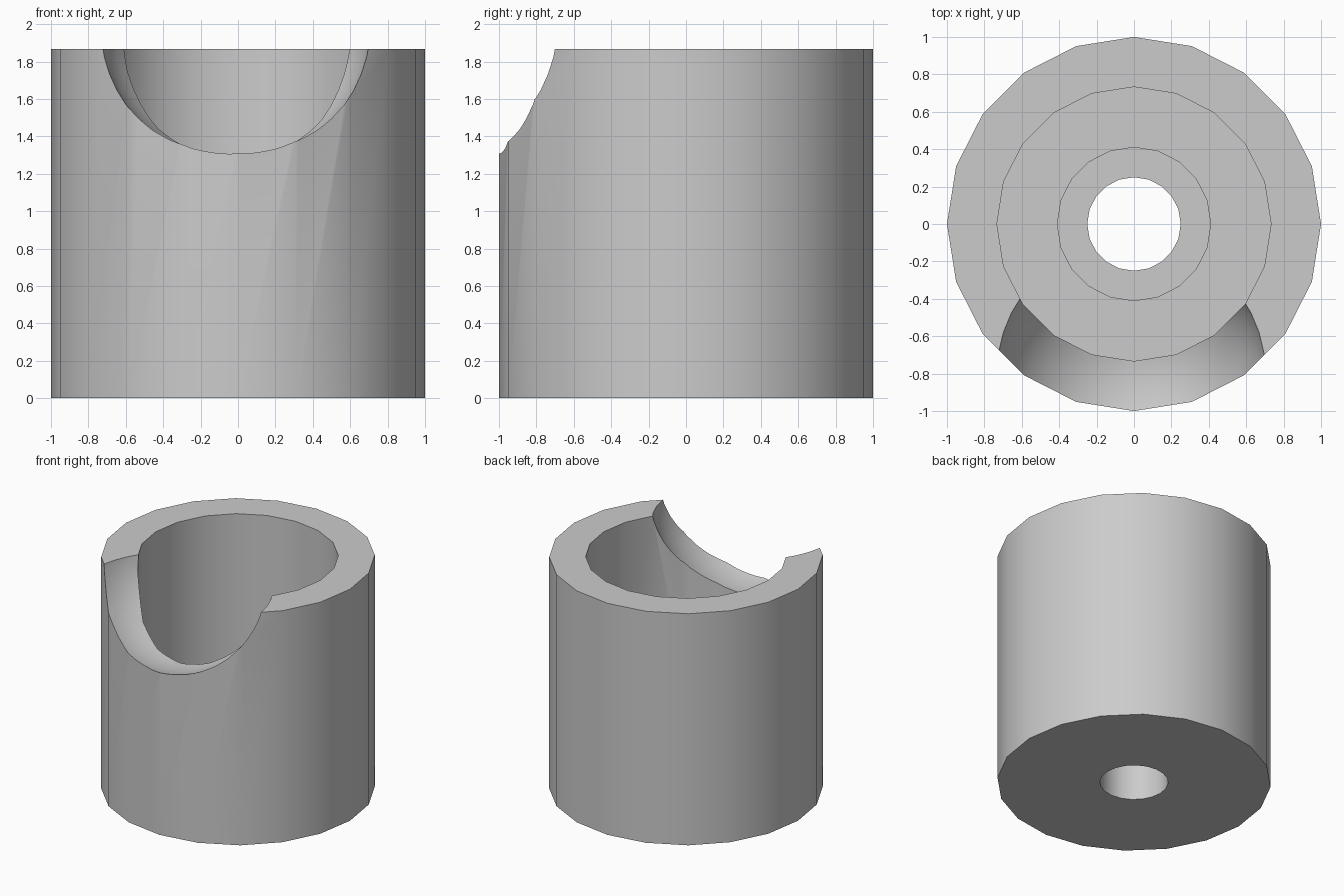
import bpy, bmesh
from math import radians, tau
from mathutils import Matrix

cube = bpy.data.objects.get("Cube")
if cube:
    bpy.data.objects.remove(cube, do_unlink=True)

grey = bpy.data.materials.new("plain_grey")
grey.use_nodes = True
colour = (0.6, 0.6, 0.6, 1)
grey.diffuse_color = colour
grey.node_tree.nodes["Principled BSDF"].inputs["Base Color"].default_value = colour

SIDES = 20
HEIGHT = 1.867
OUTER, BORE, RECESS, HOLE = 1.0, 0.733, 0.41, 0.25
RECESS_Z, FLOOR_Z = 0.35, 0.55


def finish(bm, name):
    mesh = bpy.data.meshes.new(name)
    bm.to_mesh(mesh)
    bm.free()
    mesh.materials.append(grey)
    obj = bpy.data.objects.new(name, mesh)
    bpy.context.collection.objects.link(obj)
    return obj


# Cup: closed wall section with a stepped floor, revolved about z
section = [(HOLE, 0), (OUTER, 0), (OUTER, HEIGHT), (BORE, HEIGHT),
           (BORE, FLOOR_Z), (RECESS, FLOOR_Z), (RECESS, RECESS_Z), (HOLE, RECESS_Z)]
bm = bmesh.new()
verts = [bm.verts.new((r, 0, z)) for r, z in section]
edges = [bm.edges.new((v, verts[i - 1])) for i, v in enumerate(verts)]
bmesh.ops.spin(bm, geom=verts + edges, cent=(0, 0, 0), axis=(0, 0, 1),
               angle=tau, steps=SIDES, use_merge=False)
bmesh.ops.remove_doubles(bm, verts=bm.verts, dist=0.0001)
bmesh.ops.recalc_face_normals(bm, faces=bm.faces)
cup = finish(bm, "cup")

# Spherical scoop cut from the front rim
bm = bmesh.new()
bmesh.ops.create_uvsphere(bm, u_segments=40, v_segments=24, radius=0.735,
                          matrix=Matrix.Translation((-0.015, -0.8, 2.015)))
scoop = finish(bm, "scoop_cutter")
scoop.hide_render = True

cut = cup.modifiers.new("scoop", 'BOOLEAN')
cut.operation = 'DIFFERENCE'
cut.solver = 'EXACT'
cut.object = scoop
bpy.ops.object.select_all(action='DESELECT')
cup.select_set(True)
bpy.context.view_layer.objects.active = cup
bpy.ops.object.modifier_apply(modifier=cut.name)
bpy.data.objects.remove(scoop, do_unlink=True)

bpy.ops.object.shade_smooth_by_angle(angle=radians(30))
